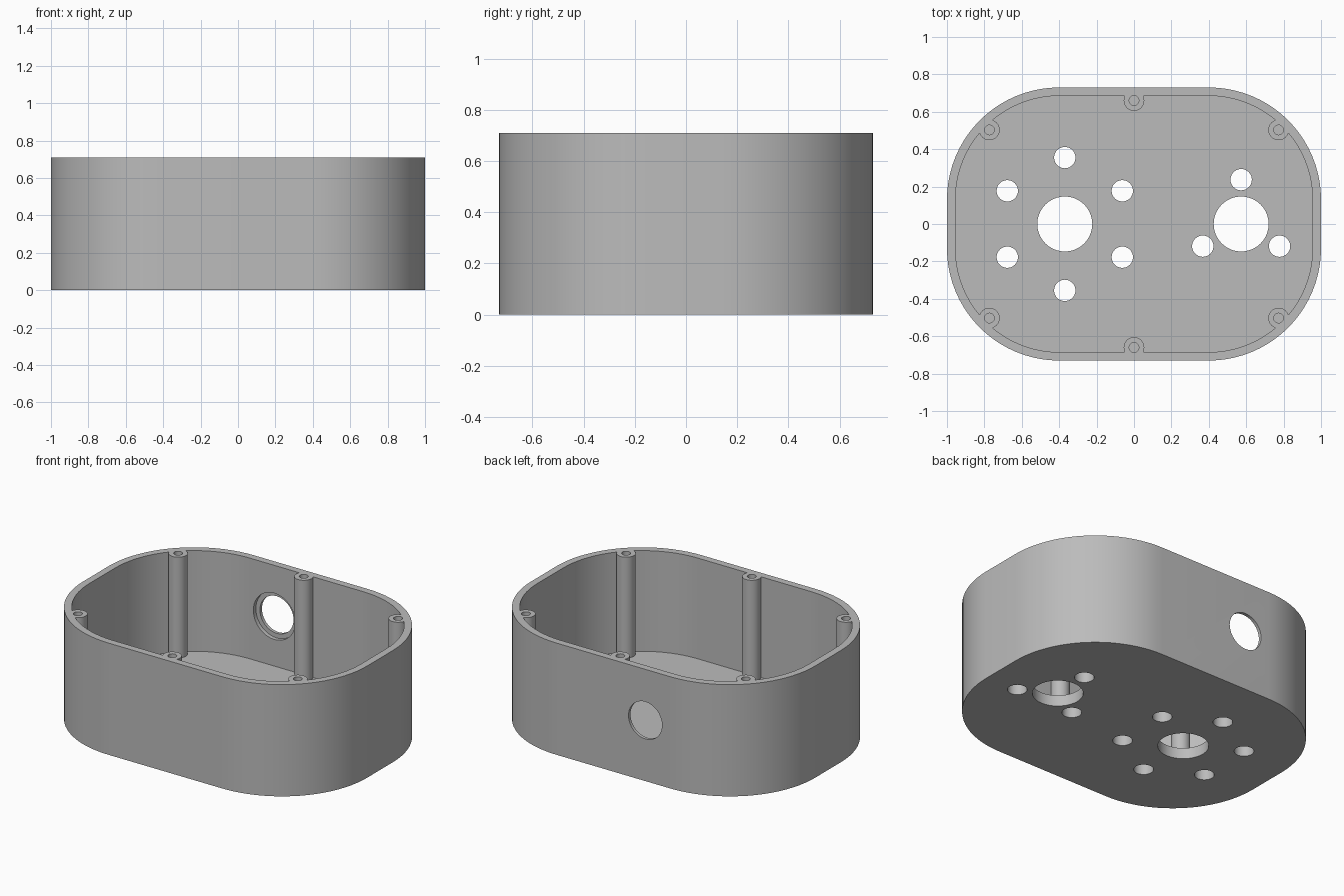
import bpy, bmesh, math
from mathutils import Matrix

if "Cube" in bpy.data.objects:
    bpy.data.objects.remove(bpy.data.objects["Cube"])

HX, HY, H = 1.0, 0.73, 0.71      # half length, half width, height
R, WALL, FLOOR = 0.6, 0.045, 0.07
grey = bpy.data.materials.new("plain grey")
grey.diffuse_color = (0.5, 0.5, 0.5, 1)
grey.use_nodes = True
grey.node_tree.nodes["Principled BSDF"].inputs["Base Color"].default_value = grey.diffuse_color


def link(name, bm):
    bmesh.ops.recalc_face_normals(bm, faces=bm.faces[:])
    me = bpy.data.meshes.new(name)
    bm.to_mesh(me)
    bm.free()
    me.materials.append(grey)
    ob = bpy.data.objects.new(name, me)
    bpy.context.collection.objects.link(ob)
    return ob


def rounded_prism(name, inset, z0, z1, seg=20):
    """Rounded rectangle extruded from z0 to z1."""
    bm = bmesh.new()
    r, cx, cy = R - inset, HX - R, HY - R
    pts = []
    for q, (sx, sy) in enumerate([(1, 1), (-1, 1), (-1, -1), (1, -1)]):
        for i in range(seg + 1):
            a = math.pi / 2 * (q + i / seg)
            pts.append((sx * cx + r * math.cos(a), sy * cy + r * math.sin(a), z0))
    face = bm.faces.new([bm.verts.new(p) for p in pts])
    ext = bmesh.ops.extrude_face_region(bm, geom=[face])
    verts = [g for g in ext["geom"] if isinstance(g, bmesh.types.BMVert)]
    bmesh.ops.translate(bm, vec=(0, 0, z1 - z0), verts=verts)
    return link(name, bm)


def cylinders(name, items, along_y=False):
    """Separate cylinders: (x, y, z, radius, length), centred on the point."""
    bm = bmesh.new()
    for x, y, z, r, length in items:
        m = Matrix.Translation((x, y, z))
        if along_y:
            m = m @ Matrix.Rotation(math.pi / 2, 4, 'X')
        bmesh.ops.create_cone(bm, cap_ends=True, segments=40, radius1=r, radius2=r,
                              depth=length, matrix=m)
    return link(name, bm)


def cut(target, cutter):
    mod = target.modifiers.new("cut", 'BOOLEAN')
    mod.operation, mod.solver, mod.object = 'DIFFERENCE', 'EXACT', cutter
    bpy.context.view_layer.objects.active = target
    bpy.ops.object.modifier_apply(modifier=mod.name)
    bpy.data.objects.remove(cutter)


def ring(cx, radius, n):
    return [(cx + radius * math.cos(math.pi / 2 + 2 * math.pi * i / n),
             radius * math.sin(math.pi / 2 + 2 * math.pi * i / n)) for i in range(n)]


# Screw posts: middle of both long walls and the four corners
posts = [(0, s * 0.66) for s in (1, -1)]
posts += [(sx * 0.773, sy * 0.503) for sx in (1, -1) for sy in (1, -1)]

# Housing with a cavity that leaves the posts standing
housing = rounded_prism("housing", 0, 0, H)
cavity = rounded_prism("cavity_cutter", WALL, FLOOR, H + 0.1)
cut(cavity, cylinders("post_cutter", [(x, y, 0.5, 0.055, 1.4) for x, y in posts]))
cut(housing, cavity)

# Screw holes in the posts
cut(housing, cylinders("screw_cutter", [(x, y, H, 0.026, 0.6) for x, y in posts]))

# Floor openings: two large ones, each with a ring of small ones
holes = [(-0.37, 0, 0, 0.147, 0.4), (0.573, 0, 0, 0.147, 0.4)]
holes += [(x, y, 0, 0.057, 0.4) for x, y in ring(-0.37, 0.355, 6) + ring(0.573, 0.237, 3)]
cut(housing, cylinders("floor_cutter", holes))

# Cable opening in the back wall, recessed on the inside
cut(housing, cylinders("cable_cutter", [(-0.225, 0.7, 0.386, 0.118, 0.3)], True))
cut(housing, cylinders("recess_cutter", [(-0.225, 0.66, 0.386, 0.147, 0.1)], True))

bpy.ops.object.select_all(action='DESELECT')
housing.select_set(True)
bpy.context.view_layer.objects.active = housing
bpy.ops.object.shade_smooth_by_angle(angle=math.radians(30))
